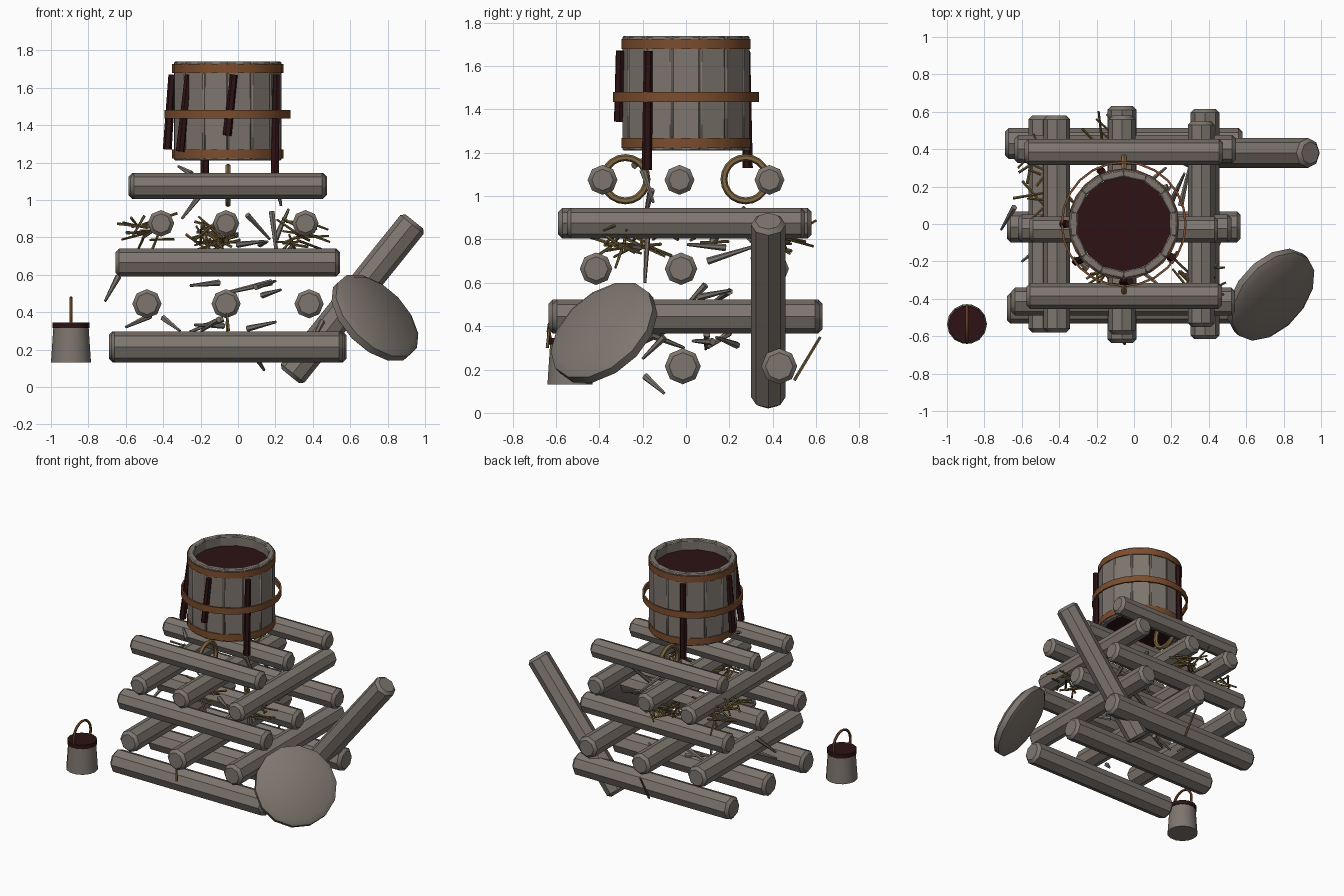
import bpy, bmesh, math, random
from mathutils import Matrix, Vector

if "Cube" in bpy.data.objects:
    bpy.data.objects.remove(bpy.data.objects["Cube"])

random.seed(7)


def material(name, rgb):
    m = bpy.data.materials.new(name)
    m.diffuse_color = (*rgb, 1)
    m.use_nodes = True
    m.node_tree.nodes["Principled BSDF"].inputs["Base Color"].default_value = m.diffuse_color
    return m


WOOD = material("grey_wood", (0.21, 0.18, 0.157))
BAND = material("rust_brown", (0.20, 0.075, 0.027))
DARK = material("dark_red", (0.026, 0.006, 0.007))
ROPE = material("tan_rope", (0.22, 0.14, 0.055))
STRAW = material("straw", (0.19, 0.125, 0.045))


def finish(name, bm, mat, angle=40):
    bmesh.ops.remove_doubles(bm, verts=bm.verts, dist=1e-5)
    bmesh.ops.recalc_face_normals(bm, faces=bm.faces)
    me = bpy.data.meshes.new(name)
    bm.to_mesh(me)
    bm.free()
    me.materials.append(mat)
    for p in me.polygons:
        p.use_smooth = True
    me.set_sharp_from_angle(angle=math.radians(angle))
    ob = bpy.data.objects.new(name, me)
    bpy.context.collection.objects.link(ob)
    return ob


def lathe(name, profile, n, mat, matrix=Matrix(), closed=False):
    """Spin an (r, z) profile round z, then place it."""
    bm = bmesh.new()
    vs = [bm.verts.new((r, 0, z)) for r, z in profile]
    pairs = list(zip(vs, vs[1:])) + ([(vs[-1], vs[0])] if closed else [])
    es = [bm.edges.new(p) for p in pairs]
    bmesh.ops.spin(bm, geom=vs + es, cent=(0, 0, 0), axis=(0, 0, 1),
                   angle=math.tau, steps=n, use_merge=False)
    bmesh.ops.remove_doubles(bm, verts=bm.verts, dist=1e-5)
    bm.transform(matrix)
    return finish(name, bm, mat)


def between(a, b):
    a, b = Vector(a), Vector(b)
    q = (b - a).to_track_quat('Z', 'Y')
    return Matrix.Translation((a + b) / 2) @ q.to_matrix().to_4x4()


def log(name, a, b, r, n=8, cut=0.02):
    h = (Vector(b) - Vector(a)).length / 2
    prof = [(0, -h), (r - cut, -h), (r, -h + cut), (r, h - cut), (r - cut, h), (0, h)]
    return lathe(name, prof, n, WOOD, between(a, b))


def rods(name, segs, r1, r2, mat, n=5):
    """Several thin tapered rods in one mesh."""
    bm = bmesh.new()
    for a, b in segs:
        bmesh.ops.create_cone(bm, cap_ends=True, segments=n, radius1=r1, radius2=r2,
                              depth=(Vector(b) - Vector(a)).length, matrix=between(a, b))
    return finish(name, bm, mat)


def torus(name, R, r, mat, matrix, n=20, k=6):
    prof = [(R + r * math.cos(i * math.tau / k), r * math.sin(i * math.tau / k)) for i in range(k)]
    return lathe(name, prof, n, mat, matrix, closed=True)


# Crossed log layers: axis, height, radius, (offset, start, end) per log
layers = [
    ('x', 0.215, 0.083, [(-0.45, -0.68, 0.56), (-0.015, -0.68, 0.57), (0.43, -0.69, 0.58)]),
    ('y', 0.445, 0.078, [(-0.487, -0.58, 0.58), (-0.064, -0.635, 0.63), (0.38, -0.615, 0.615)]),
    ('x', 0.665, 0.075, [(-0.415, -0.655, 0.54), (-0.023, -0.62, 0.52), (0.40, -0.64, 0.545)]),
    ('y', 0.875, 0.071, [(-0.412, -0.58, 0.58), (-0.064, -0.59, 0.58), (0.36, -0.55, 0.55)]),
    ('x', 1.075, 0.069, [(-0.385, -0.575, 0.47), (-0.03, -0.56, 0.45), (0.385, -0.585, 0.475)]),
]
for i, (ax, z, r, rows) in enumerate(layers):
    for j, (o, s, e) in enumerate(rows):
        a, b = ((s, o, z), (e, o, z)) if ax == 'x' else ((o, s, z), (o, e, z))
        log(f"log_{i}_{j}", a, b, r)

# Leaning log and round lid
log("leaning_log", (0.28, 0.38, 0.058), (0.943, 0.38, 0.885), 0.08, 8)
c, n = Vector((0.732, -0.378, 0.37)), Vector((0.60, -0.53, 0.60)).normalized()
lathe("round_lid", [(0, -0.045), (0.24, -0.045), (0.278, -0.02), (0.278, 0.02), (0.24, 0.045), (0, 0.045)],
      14, WOOD, between(c - n, c + n))

# Barrel staves
BX = -0.055
bm = bmesh.new()
for i in range(14):
    m = (Matrix.Translation((BX, 0, 1.475)) @ Matrix.Rotation(i * math.tau / 14, 4, 'Z')
         @ Matrix.Translation((0.266, 0, 0)) @ Matrix.Diagonal((0.042, 0.129, 0.53, 1)))
    bmesh.ops.create_cube(bm, size=1, matrix=m)
staves = finish("barrel_staves", bm, WOOD, 30)
bev = staves.modifiers.new("soft_edges", 'BEVEL')
bev.width, bev.segments = 0.007, 1

# Barrel contents and hoops
at_barrel = Matrix.Translation((BX, 0, 0))
lathe("barrel_liquid", [(0, 1.225), (0.25, 1.225), (0.25, 1.67), (0, 1.67)], 28, DARK, at_barrel)
for name, r, z in (("top", 0.297, 1.703), ("middle", 0.337, 1.458), ("bottom", 0.297, 1.246)):
    lathe(f"{name}_hoop", [(r, z - 0.023), (r, z + 0.023), (r - 0.012, z + 0.023), (r - 0.012, z - 0.023)],
          24, BAND, at_barrel, closed=True)

# Dark drips down the barrel: top x, y, bottom x, y, bottom z
for i, (x0, y0, x1, y1, zb) in enumerate([(-0.352, 0, -0.378, 0, 1.27), (-0.265, -0.185, -0.31, -0.2, 1.26),
                                          (-0.022, -0.305, -0.058, -0.31, 1.345),
                                          (0.205, -0.175, 0.197, -0.18, 1.12), (-0.17, 0.277, -0.178, 0.285, 1.13)]):
    rods(f"drip_{i}", [((x0, y0, 1.67), (x1, y1, zb))], 0.02, 0.024, DARK, 6)

# Rope rings under the barrel
for side, y in (("front", -0.28), ("back", 0.275)):
    torus(f"{side}_rope_ring", 0.1, 0.016, ROPE,
          Matrix.Translation((-0.053, y, 1.078)) @ Matrix.Rotation(math.pi / 2, 4, 'Y'))

# Small bucket
at_bucket = Matrix.Translation((-0.893, -0.535, 0))
lathe("bucket", [(0, 0.13), (0.107, 0.13), (0.094, 0.325), (0, 0.325)], 14, WOOD, at_bucket)
lathe("bucket_liquid", [(0, 0.315), (0.1, 0.315), (0.1, 0.345), (0, 0.345)], 14, DARK, at_bucket)
torus("bucket_handle", 0.099, 0.009, BAND,
      Matrix.Translation((-0.893, -0.535, 0.377)) @ Matrix.Rotation(math.pi / 2, 4, 'Y'))

# Straw tufts
for i, (c, spread) in enumerate([((-0.48, 0.25, 0.84), (0.08, 0.17, 0.08)), ((-0.13, 0.47, 0.79), (0.1, 0.1, 0.05)),
                                 ((0.34, -0.32, 0.81), (0.1, 0.1, 0.07)), ((-0.12, -0.2, 0.80), (0.08, 0.12, 0.06))]):
    segs = []
    for _ in range(15):
        p = Vector(c) + Vector([random.uniform(-s, s) for s in spread])
        d = Vector((random.uniform(-1, 1), random.uniform(-1, 1), random.uniform(-0.5, 0.5))).normalized()
        L = random.uniform(0.06, 0.11)
        segs.append((p - d * L, p + d * L))
    rods(f"straw_tuft_{i}", segs, 0.008, 0.006, STRAW)
rods("loose_straw", [((-0.05, 0.5, 0.15), (-0.06, 0.62, 0.35)), ((-0.05, -0.64, 0.3), (-0.06, -0.63, 0.4))],
     0.008, 0.007, STRAW)

# Kindling sticks tucked between the layers
sticks = [((-0.64, 0.09, 0.59), (-0.71, -0.03, 0.46)), ((0.18, 0.2, 0.56), (-0.12, 0.1, 0.49)),
          ((-0.2, -0.16, 1.03), (-0.3, -0.19, 0.9)), ((-0.47, -0.1, 0.38), (-0.6, -0.2, 0.32)),
          ((-0.4, 0.2, 0.37), (-0.31, 0.1, 0.3)), ((0.13, -0.1, 0.49), (0.23, -0.2, 0.52)),
          ((0.09, -0.19, 0.17), (0.14, -0.1, 0.09)), ((0.05, 0.2, 0.92), (0.17, 0.3, 0.79)),
          ((0.18, -0.17, 0.94), (0.22, -0.19, 0.6)), ((-0.25, -0.24, 1.14), (-0.32, -0.18, 1.18)),
          ((0.2, 0.12, 0.79), (0.27, 0.27, 0.95)), ((0.25, 0.1, 0.7), (0.3, 0.32, 0.77)),
          ((0.45, -0.1, 0.35), (0.4, -0.2, 0.25)), ((0.2, -0.2, 1.12), (0.23, -0.15, 0.97))]
for _ in range(8):
    p = Vector((random.uniform(-0.35, 0.3), random.uniform(-0.3, 0.3), random.choice((0.33, 0.55, 0.77))))
    a = random.uniform(0, math.tau)
    d = Vector((math.cos(a), math.sin(a), random.uniform(-0.4, 0.4))) * 0.09
    sticks.append((p - d, p + d))
rods("kindling_sticks", sticks, 0.017, 0.007, WOOD, 6)
